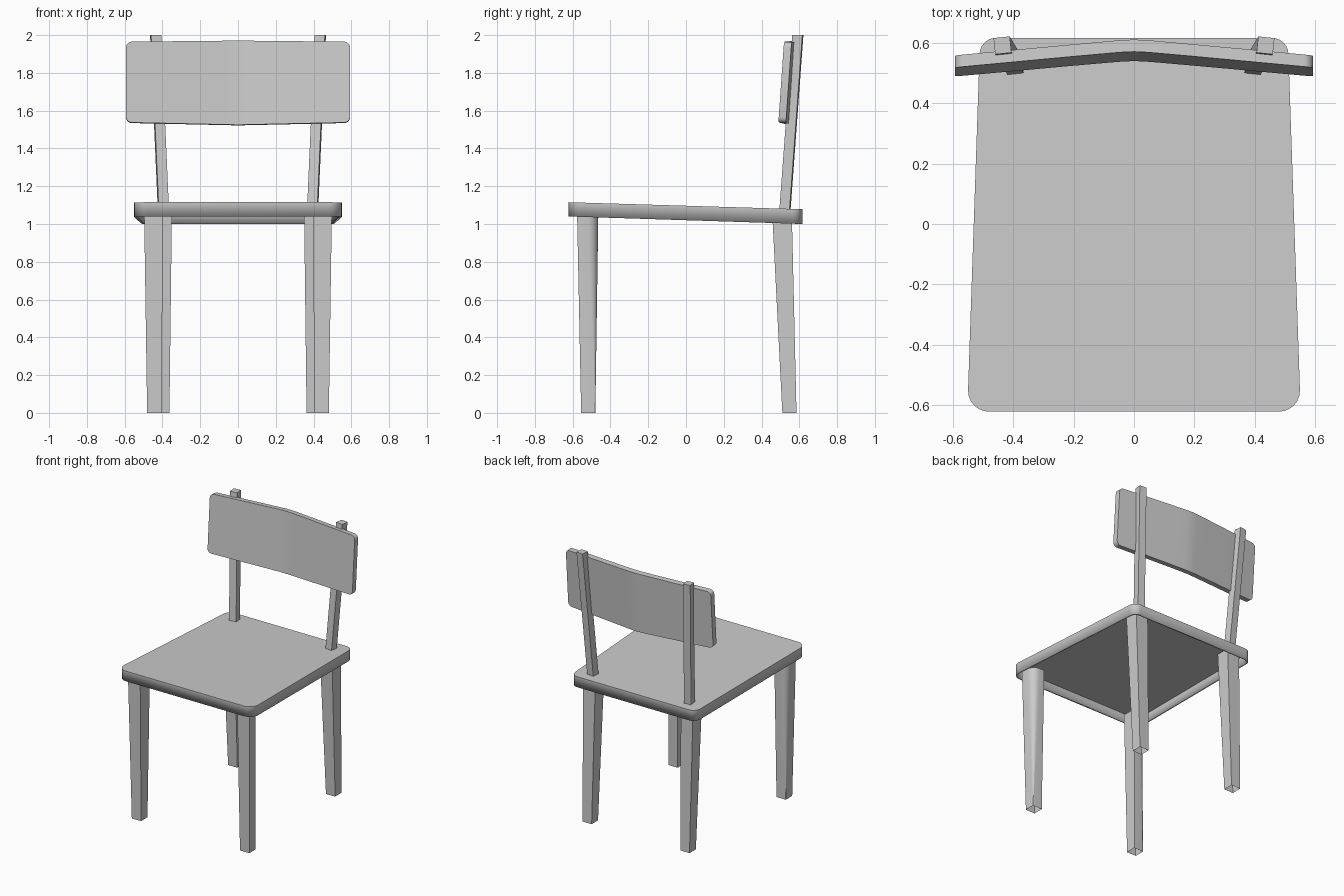
import bpy, bmesh, math

if "Cube" in bpy.data.objects:
    bpy.data.objects.remove(bpy.data.objects["Cube"])


def loft(name, rings, cap_start=False, cap_end=False, mirror=False):
    """Skin a list of equal-length closed rings into one object."""
    bm = bmesh.new()
    vs = [[bm.verts.new(p) for p in r] for r in rings]
    n = len(rings[0])
    for a, b in zip(vs, vs[1:]):
        for i in range(n):
            j = (i + 1) % n
            bm.faces.new((a[i], a[j], b[j], b[i]))
    if cap_start:
        bm.faces.new(vs[0][::-1])
    if cap_end:
        bm.faces.new(vs[-1])
    bmesh.ops.recalc_face_normals(bm, faces=bm.faces)
    me = bpy.data.meshes.new(name)
    bm.to_mesh(me)
    bm.free()
    ob = bpy.data.objects.new(name, me)
    bpy.context.collection.objects.link(ob)
    bpy.ops.object.select_all(action='DESELECT')
    ob.select_set(True)
    bpy.context.view_layer.objects.active = ob
    bpy.ops.object.shade_smooth_by_angle(angle=math.radians(30))
    if mirror:
        m = ob.modifiers.new("mirror", 'MIRROR')
        m.use_mirror_merge = False
    return ob


def arc(cx, cy, r, a0, a1, n=6):
    return [(cx + r * math.cos(math.radians(a0 + (a1 - a0) * i / n)),
             cy + r * math.sin(math.radians(a0 + (a1 - a0) * i / n)))
            for i in range(n + 1)]


# Seat: tapered board with rounded corners, open underneath
right = arc(0.48, -0.552, 0.07, -90, 0) + arc(0.457, 0.562, 0.055, 0, 90)
plan = right + [(-x, y) for x, y in reversed(right)]
seat = loft("seat", [[(x, y, 1.02 - 0.032 * y) for x, y in plan],
                     [(x, y, 1.0966 - 0.03 * y) for x, y in plan]], cap_end=True)
shell = seat.modifiers.new("shell", 'SOLIDIFY')
shell.thickness = 0.015
shell.offset = -1


# Front legs: tapered, open at the foot, outer back corner rounding towards the top
def rounded(x0, x1, y0, y1, r, z):
    pts = [(x0, y0), (x1, y0)] + arc(x1 - r, y1 - r, r, 0, 90) + [(x0, y1)]
    return [(x, y, z) for x, y in pts]


loft("front_leg", [rounded(0.405, 0.481, -0.555, -0.48, 0.002, 0),
                   rounded(0.397, 0.497, -0.577, -0.464, 0.06, 1.07)], mirror=True)


# Back legs: tapered and raked, open at the foot
def rect(x0, x1, y0, y1, z):
    return [(x0, y0, z), (x1, y0, z), (x1, y1, z), (x0, y1, z)]


loft("back_leg", [rect(0.363, 0.438, 0.51, 0.585, 0),
                  rect(0.35, 0.45, 0.456, 0.56, 1.065)], mirror=True)


# Back posts: thin square bars leaning back and outward, slightly twisted
def square(cx, cy, z, half=0.027, twist=-6):
    s = half * math.sqrt(2)
    return [(cx + s * math.cos(math.radians(a + twist)),
             cy + s * math.sin(math.radians(a + twist)), z)
            for a in (45, 135, 225, 315)]


loft("back_post", [square(0.395, 0.524, 1.075), square(0.436, 0.592, 2.0)],
     cap_start=True, cap_end=True, mirror=True)

# Backrest: shallow bent board with rounded ends, tilted back
HALF, R, THICK = 0.593, 0.03, 0.04
half_cols = [(0.0, 0.0), (0.03, 0.0), (0.06, 0.0), (0.2, 0.0), (0.4, 0.0)]
half_cols += [(HALF - R + R * math.sin(a), R * (1 - math.cos(a)))
              for a in [math.radians(18 * i) for i in range(6)]]
cols = [(-x, d) for x, d in reversed(half_cols[1:])] + half_cols


def board_section(x, inset):
    t = abs(x) / HALF
    bend = 0.055 * (math.hypot(t, 0.06) - 0.06)
    zb = 1.525 + 0.013 * t + inset
    zt = 1.971 - 0.006 * t - inset

    def front(z):
        return 0.571 - bend + (z - 1.97) * 0.07
    return [(x, front(zb), zb), (x, front(zt), zt),
            (x, front(zt) + THICK, zt - 0.003), (x, front(zb) + THICK, zb - 0.003)]


loft("backrest", [board_section(x, d) for x, d in cols], cap_start=True, cap_end=True)
